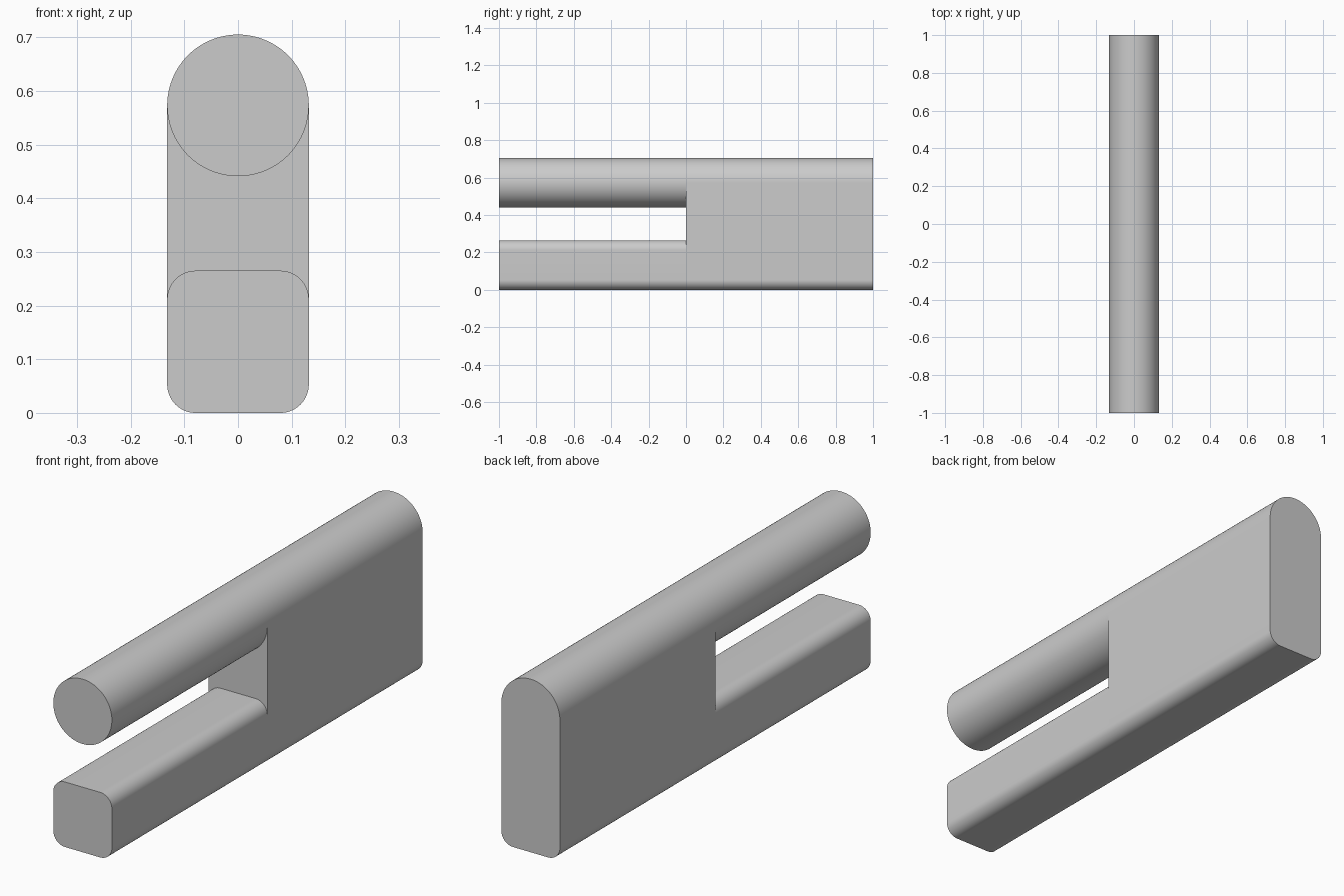
import bpy, bmesh
from math import pi, sin, cos, radians

if "Cube" in bpy.data.objects:
    bpy.data.objects.remove(bpy.data.objects["Cube"])

HALF = 0.132            # half width of bars and body
BAR_Z = 0.573           # axis height of the round bar
RAIL_TOP = 0.265
CORNER = 0.053          # corner radius of the rail
FRONT, MID, BACK = -1.0, 0.0, 1.0

grey = bpy.data.materials.new("plain grey")
grey.use_nodes = True
colour = (0.6, 0.6, 0.6, 1)
grey.diffuse_color = colour
grey.node_tree.nodes["Principled BSDF"].inputs["Base Color"].default_value = colour


def arc(cx, cz, r, start, end, steps):
    """Points (x, z) along an arc given in degrees."""
    angles = [radians(start + (end - start) * i / steps) for i in range(steps + 1)]
    return [(cx + r * cos(a), cz + r * sin(a)) for a in angles]


def make_face(bm, outline, y):
    return bm.faces.new([bm.verts.new((x, y, z)) for x, z in outline])


def extrude_part(name, outline, y0, y1, cap_y, web=None):
    """Extrude an outline along y, capped at cap_y, with an optional web face at y0."""
    bm = bmesh.new()
    cap = make_face(bm, outline, cap_y)
    other = y1 if cap_y == y0 else y0
    result = bmesh.ops.extrude_face_region(bm, geom=[cap], use_keep_orig=True)
    moved = [g for g in result["geom"] if isinstance(g, bmesh.types.BMVert)]
    bmesh.ops.translate(bm, verts=moved, vec=(0, other - cap_y, 0))
    far = [g for g in result["geom"] if isinstance(g, bmesh.types.BMFace)]
    bmesh.ops.delete(bm, geom=far, context='FACES_ONLY')
    bmesh.ops.recalc_face_normals(bm, faces=bm.faces)
    if web:
        face = make_face(bm, web, y0)
        face.normal_update()
        if face.normal.y > 0:
            face.normal_flip()
    mesh = bpy.data.meshes.new(name)
    bm.to_mesh(mesh)
    bm.free()
    mesh.materials.append(grey)
    obj = bpy.data.objects.new(name, mesh)
    bpy.context.collection.objects.link(obj)
    bpy.ops.object.select_all(action='DESELECT')
    obj.select_set(True)
    bpy.context.view_layer.objects.active = obj
    bpy.ops.object.shade_smooth_by_angle(angle=radians(30))
    return obj


# Shared outline pieces, all running anticlockwise
inner = HALF - CORNER
round_top = arc(0, BAR_Z, HALF, 0, 180, 48)
round_bottom = arc(0, BAR_Z, HALF, 180, 360, 48)
rail_bottom = (arc(-inner, CORNER, CORNER, 180, 270, 16)
               + arc(inner, CORNER, CORNER, 270, 360, 16))
rail_top = (arc(inner, RAIL_TOP - CORNER, CORNER, 0, 90, 16)
            + arc(-inner, RAIL_TOP - CORNER, CORNER, 90, 180, 16))

# Two front prongs, open where they join the body
extrude_part("round_bar", round_top + round_bottom[1:-1], FRONT, MID, FRONT)
extrude_part("lower_rail", rail_bottom + rail_top, FRONT, MID, FRONT)

# Solid rear body, with the web face between the prongs
extrude_part("rear_body", round_top + rail_bottom, MID, BACK, BACK,
             web=round_bottom + rail_top)
